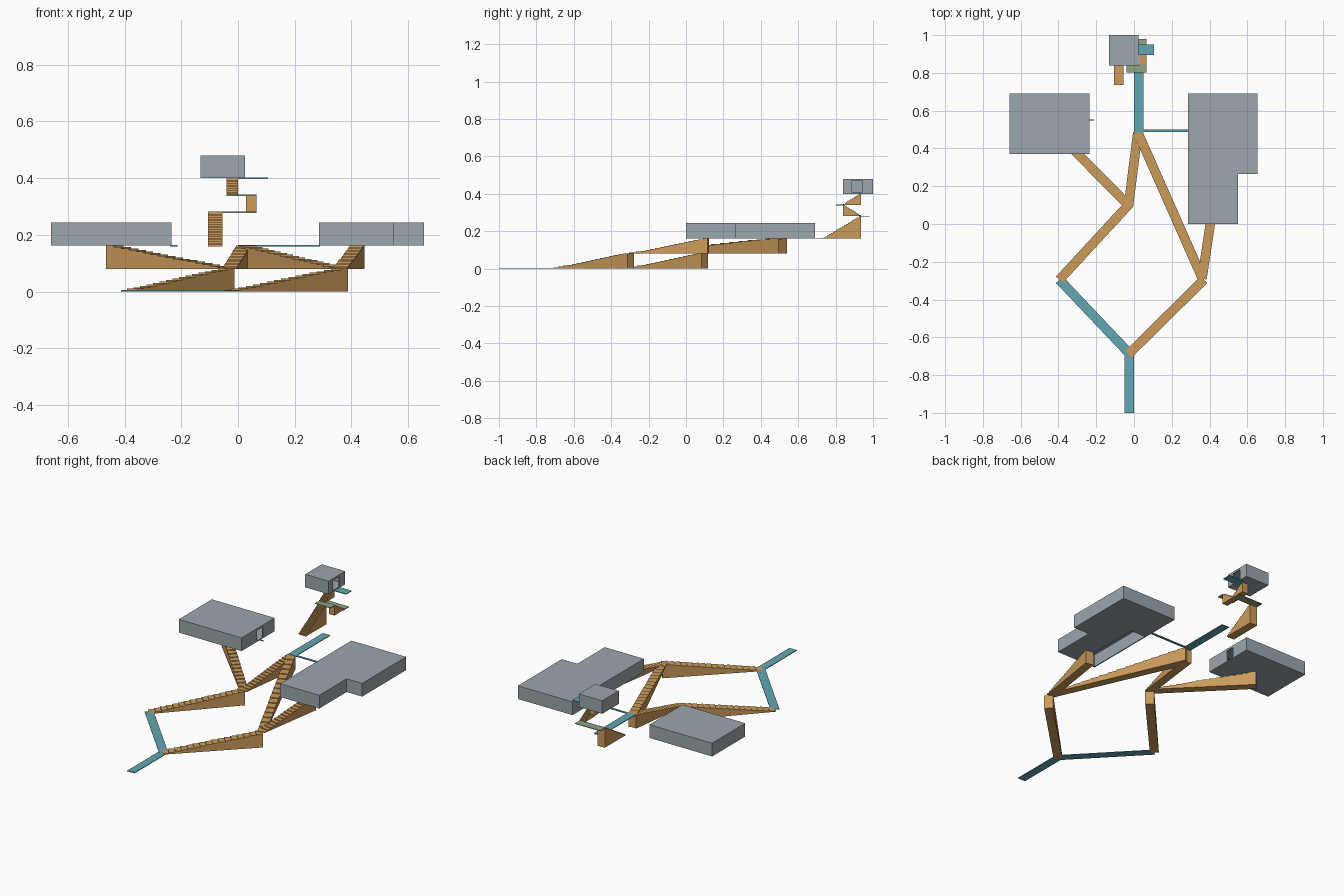
import bpy, bmesh, math
from mathutils import Vector

if "Cube" in bpy.data.objects:
    bpy.data.objects.remove(bpy.data.objects["Cube"])


def material(name, rgb):
    m = bpy.data.materials.new(name)
    m.diffuse_color = (*rgb, 1)
    m.use_nodes = True
    m.node_tree.nodes["Principled BSDF"].inputs["Base Color"].default_value = m.diffuse_color
    return m


TIMBER = material("timber", (0.60, 0.33, 0.105))
TEAL = material("teal path", (0.12, 0.385, 0.44))
GREY = material("grey wall", (0.33, 0.385, 0.42))
OLIVE = material("olive landing", (0.28, 0.36, 0.23))


def extrude(name, points, offset, mat):
    """Closed polygon pushed along an offset into a solid."""
    bm = bmesh.new()
    face = bm.faces.new([bm.verts.new(p) for p in points])
    res = bmesh.ops.extrude_face_region(bm, geom=[face])
    verts = [v for v in res["geom"] if isinstance(v, bmesh.types.BMVert)]
    bmesh.ops.translate(bm, verts=verts, vec=offset)
    bmesh.ops.recalc_face_normals(bm, faces=bm.faces)
    mesh = bpy.data.meshes.new(name)
    bm.to_mesh(mesh)
    bm.free()
    mesh.materials.append(mat)
    ob = bpy.data.objects.new(name, mesh)
    bpy.context.collection.objects.link(ob)
    return ob


def slab(name, x0, x1, y0, y1, z0, z1, mat):
    pts = [(x0, y0, z0), (x1, y0, z0), (x1, y1, z0), (x0, y1, z0)]
    return extrude(name, pts, (0, 0, z1 - z0), mat)


def stair(name, a, b, z0, z1, width, steps):
    """Solid flight with a flat underside, climbing from a to b."""
    a, b = Vector((*a, 0)), Vector((*b, 0))
    run = b - a
    side = Vector((-run.y, run.x, 0)).normalized() * width
    rise = (z1 - z0) / steps
    profile = [(1, z0), (0, z0)]
    for i in range(steps):
        profile += [(i / steps, z0 + rise * (i + 1)),
                    ((i + 1) / steps, z0 + rise * (i + 1))]
    pts = [a + run * t - side / 2 + Vector((0, 0, z)) for t, z in profile]
    return extrude(name, pts, side, TIMBER)


def path(name, a, b, z, width):
    a, b = Vector((*a, z)), Vector((*b, z))
    d = b - a
    s = Vector((-d.y, d.x, 0)).normalized() * width / 2
    return extrude(name, [a - s, b - s, b + s, a + s], (0, 0, 0.004), TEAL)


def cut(ob, cutter):
    mod = ob.modifiers.new("cut", "BOOLEAN")
    mod.operation = "DIFFERENCE"
    mod.solver = "EXACT"
    mod.object = cutter
    cutter.hide_render = True
    cutter.hide_viewport = True


def room(name, outline, inner, z0, z1, door):
    """Hollow block: outline minus inner space minus a doorway."""
    ob = extrude(name, [(x, y, z0) for x, y in outline], (0, 0, z1 - z0), GREY)
    t = 0.006
    cut(ob, extrude(name + "_hollow", [(x, y, z0 + t) for x, y in inner],
                    (0, 0, z1 - z0 - 2 * t), GREY))
    cut(ob, slab(name + "_door_cutter", *door, GREY))
    return ob


def rect(x0, x1, y0, y1):
    return [(x0, y0), (x1, y0), (x1, y1), (x0, y1)]


# Level paths
path("entry_path", (-0.025, -1.0), (-0.025, -0.685), 0, 0.05)
path("lower_path", (-0.025, -0.685), (-0.395, -0.295), 0.001, 0.05)
path("rear_path", (0.025, 0.485), (0.025, 0.82), 0.16, 0.05)
path("side_corridor", (0.04, 0.494), (0.29, 0.494), 0.16, 0.014)
path("left_door_sill", (-0.24, 0.55), (-0.213, 0.55), 0.16, 0.006)
path("upper_door_path", (0.0, 0.922), (0.105, 0.922), 0.398, 0.055)

# Long flights
flights = [((-0.03, -0.69), (0.37, -0.295), 0),
           ((-0.395, -0.295), (-0.03, 0.10), 0),
           ((-0.03, 0.09), (0.02, 0.485), 0.08),
           ((-0.03, 0.10), (-0.447, 0.522), 0.08),
           ((0.365, -0.295), (0.02, 0.485), 0.08),
           ((0.36, -0.29), (0.422, 0.12), 0.08)]
for i, (a, b, z) in enumerate(flights):
    stair(f"long_flight_{i + 1}", a, b, z, z + 0.082, 0.05, 16)

# Tower flights and landings
stair("tower_flight_1", (-0.08, 0.735), (-0.08, 0.935), 0.16, 0.28, 0.05, 20)
stair("tower_flight_2", (0.047, 0.935), (0.047, 0.84), 0.28, 0.34, 0.036, 10)
stair("tower_flight_3", (-0.02, 0.84), (-0.02, 0.935), 0.34, 0.40, 0.04, 10)
slab("lower_landing", -0.105, 0.065, 0.93, 0.98, 0.278, 0.282, OLIVE)
slab("upper_landing", -0.04, 0.065, 0.803, 0.845, 0.338, 0.342, OLIVE)

# Rooms
room("left_room", rect(-0.66, -0.235, 0.37, 0.69), rect(-0.654, -0.241, 0.376, 0.684),
     0.162, 0.243, (-0.30, -0.2, 0.52, 0.575, 0.168, 0.23))
right = room("right_room",
             [(0.285, 0), (0.55, 0), (0.55, 0.265), (0.655, 0.265), (0.655, 0.69), (0.285, 0.69)],
             [(0.291, 0.006), (0.544, 0.006), (0.544, 0.271), (0.649, 0.271),
              (0.649, 0.684), (0.291, 0.684)],
             0.162, 0.243, (0.25, 0.30, 0.465, 0.525, 0.168, 0.23))
cut(right, slab("right_floor_cutter", 0.291, 0.39, 0.006, 0.44, 0.15, 0.175, GREY))
room("top_room", rect(-0.133, 0.025, 0.84, 1.0), rect(-0.127, 0.019, 0.846, 0.994),
     0.40, 0.48, (0.0, 0.06, 0.885, 0.945, 0.406, 0.468))
